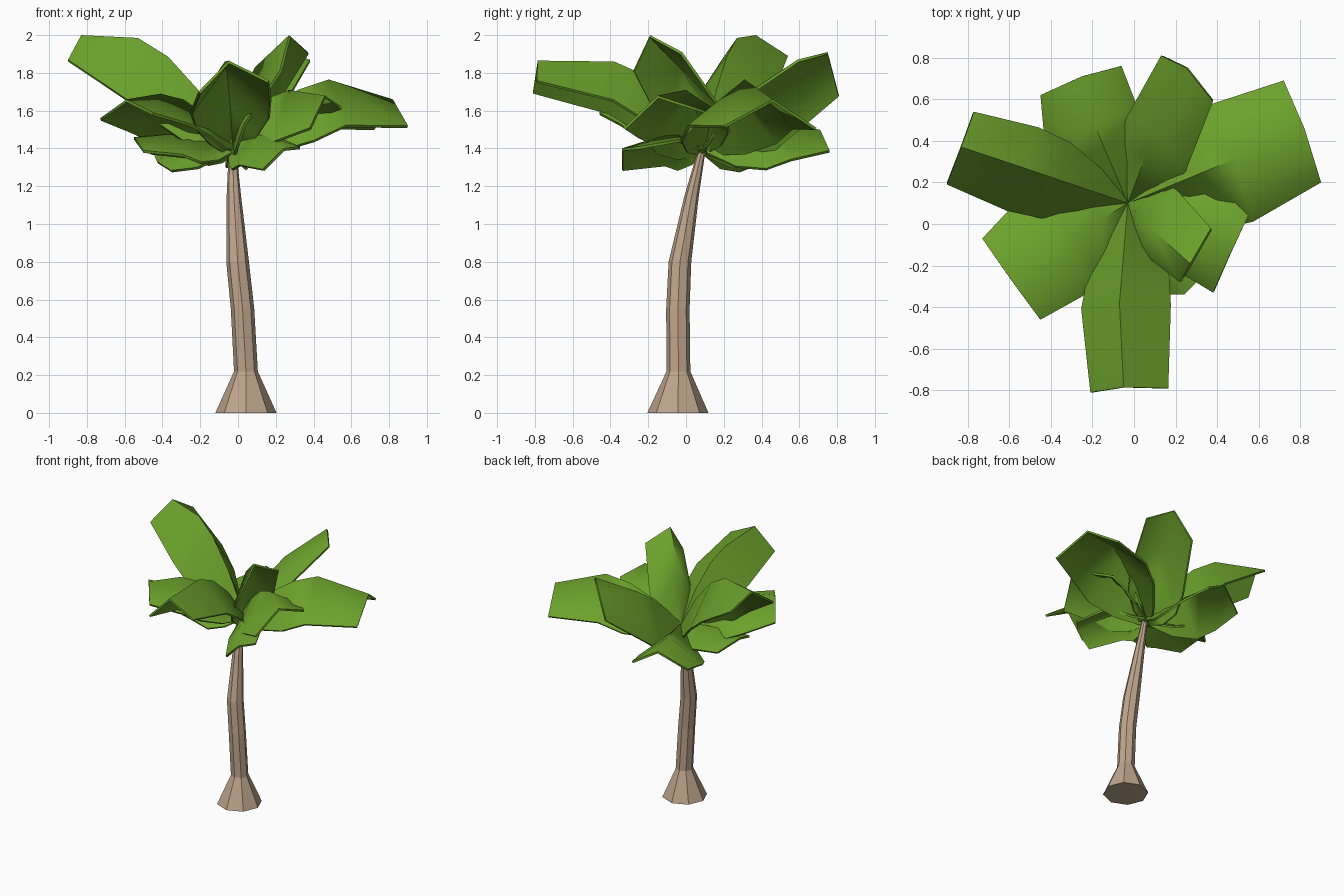
import bpy, bmesh, math
from mathutils import Vector as V

if "Cube" in bpy.data.objects:
    bpy.data.objects.remove(bpy.data.objects["Cube"])


def material(name, rgb):
    m = bpy.data.materials.new(name)
    m.diffuse_color = (*rgb, 1)
    m.use_nodes = True
    m.node_tree.nodes["Principled BSDF"].inputs["Base Color"].default_value = m.diffuse_color
    return m


GREEN = material("leaf green", (0.15, 0.36, 0.025))
BARK = material("bark tan", (0.52, 0.375, 0.26))


def finish(name, bm, mat):
    me = bpy.data.meshes.new(name)
    bm.to_mesh(me)
    bm.free()
    me.materials.append(mat)
    ob = bpy.data.objects.new(name, me)
    bpy.context.collection.objects.link(ob)
    return ob


# trunk: eight-sided rings (x, y, z, radius) along a bent path
rings = [(.042, -.043, 0, .162), (.042, -.04, .22, .063), (.024, -.043, .55, .062),
         (-.002, -.032, .8, .06), (-.022, .03, 1.15, .038), (-.03, .09, 1.42, .018)]
bm = bmesh.new()
loops = [[bm.verts.new((x + r * math.cos(k * math.pi / 4), y + r * math.sin(k * math.pi / 4), z))
          for k in range(8)] for x, y, z, r in rings]
for a, b in zip(loops, loops[1:]):
    for k in range(8):
        j = (k + 1) % 8
        bm.faces.new((a[k], a[j], b[j], b[k]))
bm.faces.new(loops[0][::-1])
bm.faces.new(loops[-1])
finish("trunk", bm, BARK)

CROWN = V((-.03, .1, 1.43))


def leaf(name, left, mid, right, shoulder, lift=.06, fold=.08):
    """Folded blade: stem, two inner, shoulder and tip cross-sections."""
    left, mid, right, shoulder = V(left), V(mid), V(right), V(shoulder)
    dl, dr = left - mid, right - mid
    sections = [(CROWN + (shoulder - CROWN) * t + V((0, 0, lift * 4 * t * (1 - t))), f, drop)
                for t, f, drop in ((0, .2, .03), (.33, .65, fold + .04),
                                   (.68, 1.05, fold + .04), (1, 1.15, fold))]
    sections.append((mid, 1, 0))
    bm = bmesh.new()
    rows = []
    for c, f, drop in sections:
        down = V((0, 0, -drop))
        rows.append([bm.verts.new(c + dl * f + down), bm.verts.new(c), bm.verts.new(c + dr * f + down)])
    for a, b in zip(rows, rows[1:]):
        for k in (0, 1):
            bm.faces.new((a[k], a[k + 1], b[k + 1], b[k]))
    bm.normal_update()
    if sum(f.normal.z for f in bm.faces) < 0:
        bmesh.ops.reverse_faces(bm, faces=bm.faces[:])
    ob = finish(name, bm, GREEN)
    s = ob.modifiers.new("thickness", "SOLIDIFY")
    s.thickness = .015
    s.offset = -1
    bpy.ops.object.select_all(action="DESELECT")
    ob.select_set(True)
    bpy.context.view_layer.objects.active = ob
    bpy.ops.object.modifier_apply(modifier=s.name)
    bpy.ops.object.shade_smooth_by_angle(angle=math.radians(75))


# leaves: two tip corners around the tip middle, then the shoulder middle
leaf("left_leaf", (-.77, .54, 1.89), (-.83, .37, 2.0), (-.9, .19, 1.87), (-.53, .27, 1.985), .09, .16)
leaf("back_left_leaf", (-.45, .62, 1.38), (-.25, .71, 1.5), (-.06, .76, 1.39), (-.2, .5, 1.52), .01, .05)
leaf("back_right_leaf", (.72, .69, 1.51), (.82, .46, 1.66), (.9, .2, 1.52), (.48, .31, 1.765))
leaf("back_leaf", (.13, .81, 1.68), (.25, .75, 1.91), (.38, .59, 1.87), (.1, .44, 1.77), .03)
leaf("front_left_leaf", (-.73, -.07, 1.56), (-.59, -.27, 1.66), (-.45, -.46, 1.59), (-.41, -.13, 1.69))
leaf("upright_leaf", (.37, -.02, 1.91), (.27, -.19, 2.0), (.22, -.28, 1.81), (.09, -.03, 1.83))
leaf("front_leaf", (-.21, -.81, 1.70), (-.05, -.785, 1.865), (.165, -.79, 1.76), (-.07, -.38, 1.86), .08)
leaf("right_leaf", (.55, .04, 1.62), (.46, -.15, 1.68), (.38, -.33, 1.51), (.27, .0, 1.71))
leaf("low_front_leaf", (.13, -.34, 1.29), (.24, -.34, 1.40), (.33, -.25, 1.41), (.13, -.12, 1.47), .02, .03)
leaf("low_left_leaf", (-.46, .27, 1.38), (-.55, .11, 1.46), (-.5, -.08, 1.39), (-.35, .1, 1.48), .01, .03)
